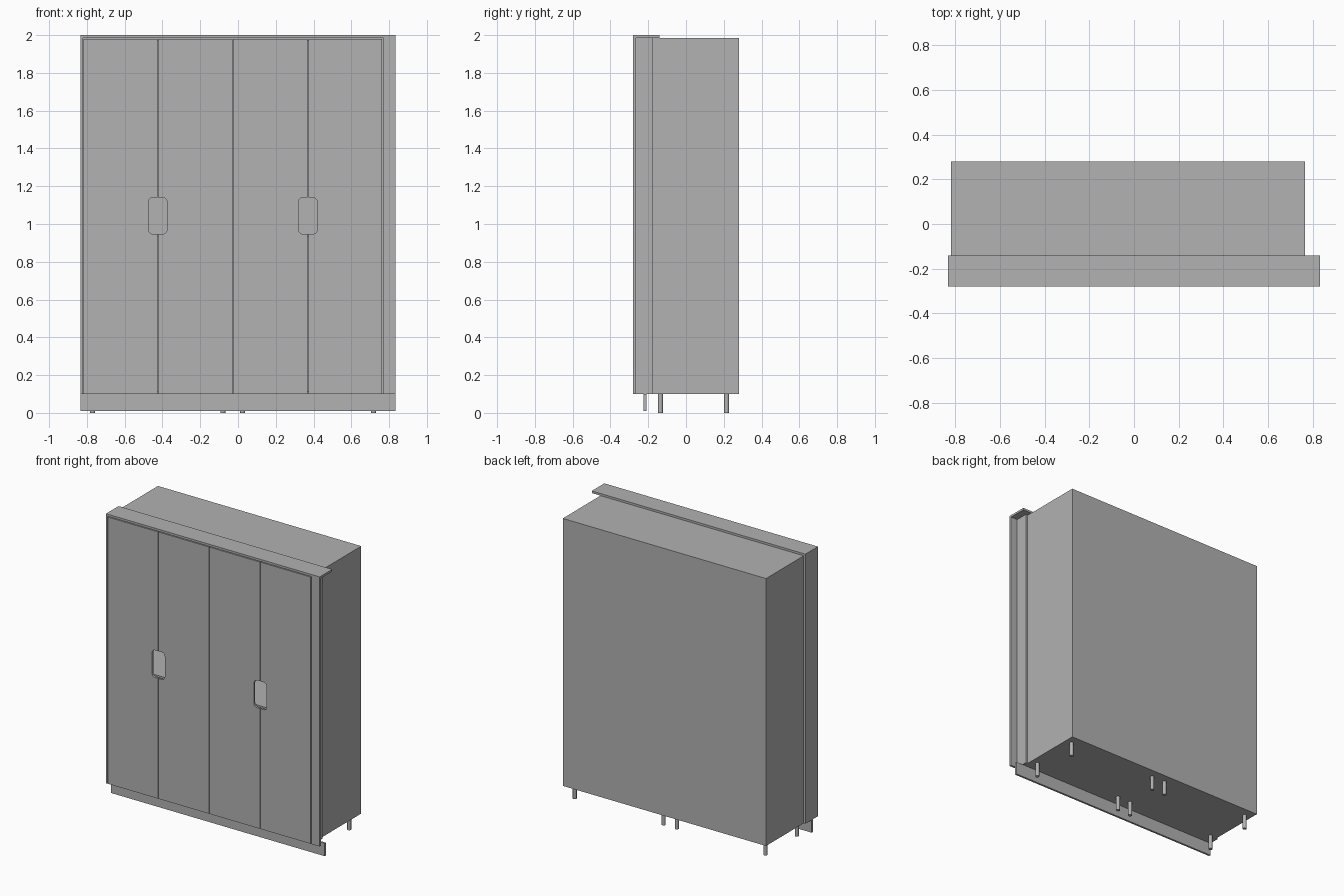
import bpy, bmesh
from math import sin, cos, pi

if "Cube" in bpy.data.objects:
    bpy.data.objects.remove(bpy.data.objects["Cube"], do_unlink=True)

GREY = (0.445, 0.445, 0.445, 1)
mat = bpy.data.materials.new("plain_grey")
mat.use_nodes = True
mat.diffuse_color = GREY
mat.node_tree.nodes["Principled BSDF"].inputs["Base Color"].default_value = GREY

T = 0.015                      # board thickness
FRONT, BACK = -0.28, 0.28
BASE, TOP = 0.1, 1.985
LEFT, MID, RIGHT = -0.82, -0.028, 0.765


def finish(bm, name):
    bmesh.ops.recalc_face_normals(bm, faces=bm.faces)
    mesh = bpy.data.meshes.new(name)
    bm.to_mesh(mesh)
    bm.free()
    mesh.materials.append(mat)
    ob = bpy.data.objects.new(name, mesh)
    bpy.context.collection.objects.link(ob)
    return ob


def board(name, x, y, z):
    """Box spanning the given (low, high) ranges."""
    bm = bmesh.new()
    bmesh.ops.create_cube(bm, size=1)
    for v in bm.verts:
        for i, (lo, hi) in enumerate((x, y, z)):
            v.co[i] = lo if v.co[i] < 0 else hi
    return finish(bm, name)


def door(name, hinge, meet):
    """Door leaf with half of a rounded grip opening on its meeting edge."""
    s = 1 if hinge > meet else -1
    edge, low, high, depth, r = meet + s * 0.002, 0.947, 1.14, 0.048, 0.025
    pts = [(hinge, BASE), (edge, BASE), (edge, low)]
    for cz, start in ((low + r, -pi / 2), (high - r, 0)):
        for k in range(7):
            a = start + k * pi / 12
            pts.append((edge + s * (depth - r + r * cos(a)), cz + r * sin(a)))
    pts += [(edge, high), (edge, TOP - 0.005), (hinge, TOP - 0.005)]
    bm = bmesh.new()
    face = bm.faces.new([bm.verts.new((x, FRONT, z)) for x, z in pts])
    out = bmesh.ops.extrude_face_region(bm, geom=[face])
    moved = [g for g in out["geom"] if isinstance(g, bmesh.types.BMVert)]
    bmesh.ops.translate(bm, verts=moved, vec=(0, T, 0))
    finish(bm, name)


def leg(name, x, y):
    bm = bmesh.new()
    bmesh.ops.create_cone(bm, cap_ends=True, segments=20, radius1=0.013,
                          radius2=0.013, depth=BASE)
    bmesh.ops.translate(bm, verts=bm.verts, vec=(x, y, BASE / 2))
    ob = finish(bm, name)
    for p in ob.data.polygons:
        p.use_smooth = len(p.vertices) == 4


# Two hollow cabinets side by side, each with a shelf and four legs
depth = (FRONT + T + 0.002, BACK - 0.004)
for side, a, b, legs in (("right", LEFT, MID, (-0.77, -0.08)),
                         ("left", MID, RIGHT, (0.024, 0.717))):
    inner = (a + T, b - T)
    board(side + "_cabinet_outer_wall", (a, a + T), depth, (BASE, TOP))
    board(side + "_cabinet_inner_wall", (b - T, b), depth, (BASE, TOP))
    board(side + "_cabinet_floor", inner, depth, (BASE, BASE + T))
    board(side + "_cabinet_roof", inner, depth, (TOP - T, TOP))
    board(side + "_cabinet_shelf", inner, (FRONT + 0.04, depth[1]), (0.93, 0.945))
    board(side + "_cabinet_back", (a, b), (depth[1], BACK), (BASE, TOP))
    for x in legs:
        leg(side + "_front_leg", x, -0.135)
        leg(side + "_rear_leg", x, 0.215)

# Four doors in two pairs
GAP = 0.002
door("door_1", LEFT + GAP, -0.425)
door("door_2", MID - GAP, -0.425)
door("door_3", MID + GAP, 0.37)
door("door_4", RIGHT - GAP, 0.37)

# Side trim, corner filler, cornice and plinth
END = 0.833
board("side_trim", (-END, LEFT), (FRONT, -0.14), (BASE, TOP))
board("filler_front", (RIGHT + 0.006, END), (FRONT, FRONT + T), (BASE, TOP))
board("filler_return", (RIGHT + 0.001, RIGHT + 0.016), (FRONT + T, -0.175), (BASE, TOP))
board("cornice", (-END, END), (FRONT, -0.14), (TOP, 2.0))
board("plinth", (-END, END), (-0.224, -0.21), (0.01, BASE))
